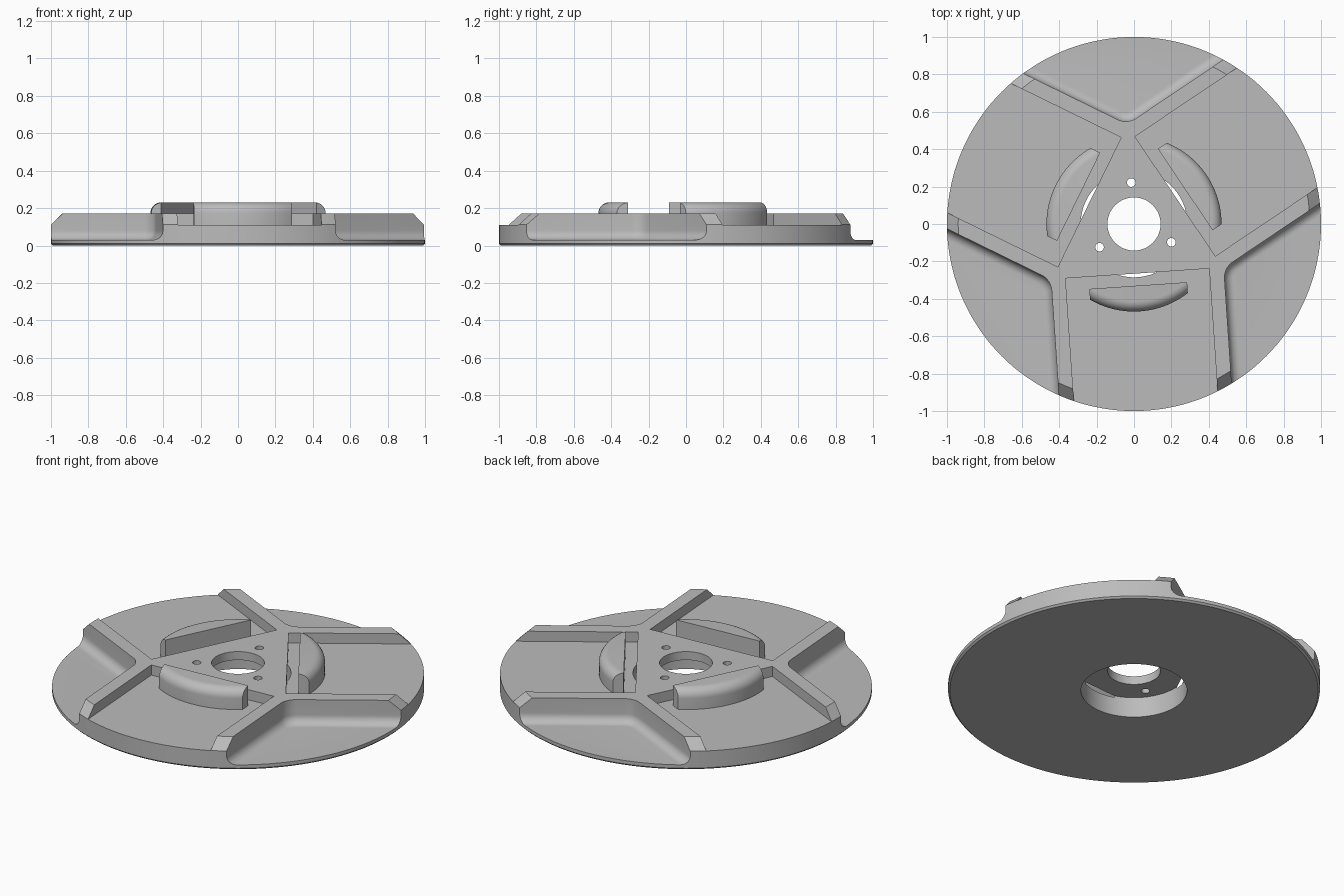
import bpy, bmesh, math
from mathutils import Matrix

cube = bpy.data.objects.get("Cube")
if cube:
    bpy.data.objects.remove(cube)

TWIST = math.radians(3.9)
THIRDS = [TWIST + i * math.tau / 3 for i in range(3)]
SEGMENTS = 144

metal = bpy.data.materials.new("light_grey_metal")
metal.use_nodes = True
grey = (0.5, 0.5, 0.5, 1)
metal.diffuse_color = grey
metal.node_tree.nodes["Principled BSDF"].inputs["Base Color"].default_value = grey


def finish(name, bm, angle=0.0):
    bmesh.ops.rotate(bm, verts=bm.verts, matrix=Matrix.Rotation(angle, 3, 'Z'))
    bmesh.ops.recalc_face_normals(bm, faces=bm.faces)
    mesh = bpy.data.meshes.new(name)
    bm.to_mesh(mesh)
    bm.free()
    mesh.materials.append(metal)
    obj = bpy.data.objects.new(name, mesh)
    bpy.context.collection.objects.link(obj)
    return obj


def turned(name, profile, segments=SEGMENTS):
    """Closed solid of revolution from (radius, height) points."""
    bm = bmesh.new()
    rings = [[bm.verts.new((r * math.cos(a), r * math.sin(a), z))
              for a in (math.tau * i / segments for i in range(segments))]
             for r, z in profile]
    for low, high in zip(rings, rings[1:]):
        for i in range(segments):
            j = (i + 1) % segments
            bm.faces.new((low[i], low[j], high[j], high[i]))
    bm.faces.new(rings[0])
    bm.faces.new(rings[-1])
    return finish(name, bm)


def prism(name, outline, z0, z1, angle=0.0, fillet=0.0):
    """Extruded outline, with an optional rounded lower edge."""
    bm = bmesh.new()
    base = bm.faces.new([bm.verts.new((x, y, z0)) for x, y in outline])
    edges = list(base.edges)
    top = bmesh.ops.extrude_face_region(bm, geom=[base], use_keep_orig=True)
    for v in (g for g in top["geom"] if isinstance(g, bmesh.types.BMVert)):
        v.co.z = z1
    bmesh.ops.recalc_face_normals(bm, faces=bm.faces)
    if fillet:
        bmesh.ops.bevel(bm, geom=edges, offset=fillet, segments=8,
                        profile=0.5, affect='EDGES')
    return finish(name, bm, angle)


def cut(target, cutter, operation='DIFFERENCE'):
    cutter.hide_render = True
    mod = target.modifiers.new("cut", 'BOOLEAN')
    mod.object, mod.operation, mod.solver = cutter, operation, 'EXACT'
    graph = bpy.context.evaluated_depsgraph_get()
    mesh = bpy.data.meshes.new_from_object(target.evaluated_get(graph))
    target.modifiers.clear()
    target.data = mesh
    bpy.data.objects.remove(cutter)


def box(x, y0, y1):
    return [(-x, y0), (x, y0), (x, y1), (-x, y1)]


# Disc blank with chamfered rims
disc = turned("disc_body", [(0.99, 0), (1, 0.01), (1, 0.111), (0.94, 0.17)])

# Wide V-shaped pocket outline with a rounded inner corner, opening to -y
WALL, CORNER, REACH = 0.463, 0.1, 1.6
tip = -(WALL + CORNER) / math.sin(math.pi / 3)
arc = [(CORNER * math.sin(a), tip + CORNER * math.cos(a))
       for a in (math.radians(-30 + 60 * i / 10) for i in range(11))]
dx, dy = REACH * math.sin(math.pi / 3), -REACH / 2
pocket = ([(arc[0][0] - dx, arc[0][1] + dy)] + arc
          + [(arc[-1][0] + dx, arc[-1][1] + dy)])

for angle in THIRDS:
    cut(disc, prism("slot_cutter", box(0.385, -1.3, -0.265), 0.11, 0.4, angle))
    cut(disc, prism("pocket_cutter", pocket, 0.03, 0.4,
                    angle + math.pi / 3, fillet=0.05))

# Underside bore, centre hole and three screw holes
cut(disc, turned("bore_cutter", [(0.285, -0.1), (0.285, 0.12)]))
cut(disc, turned("centre_cutter", [(0.142, -0.1), (0.142, 0.4)], 72))
for angle in THIRDS:
    hole = turned("screw_cutter", [(0.023, -0.1), (0.023, 0.4)], 24)
    a = angle + math.pi / 2
    hole.data.transform(Matrix.Translation((0.222 * math.cos(a), 0.222 * math.sin(a), 0)))
    cut(disc, hole)

# Raised curved lugs, rounded on the outer top edge
R, TOP, ROUND = 0.468, 0.23, 0.055
lug_profile = [(R, 0.1)] + [
    (R - ROUND + ROUND * math.cos(t), TOP - ROUND + ROUND * math.sin(t))
    for t in (math.pi / 2 * i / 8 for i in range(9))]
parts = [disc]
for i, angle in enumerate(THIRDS):
    lug = turned("curved_lug_" + str(i + 1), lug_profile)
    cut(lug, prism("lug_cutter", box(0.262, -0.7, -0.33), 0, 0.4, angle), 'INTERSECT')
    parts.append(lug)

# Smooth the round surfaces and keep the edges sharp
bpy.ops.object.select_all(action='DESELECT')
for obj in parts:
    obj.select_set(True)
bpy.context.view_layer.objects.active = disc
bpy.ops.object.shade_smooth_by_angle(angle=math.radians(25))
